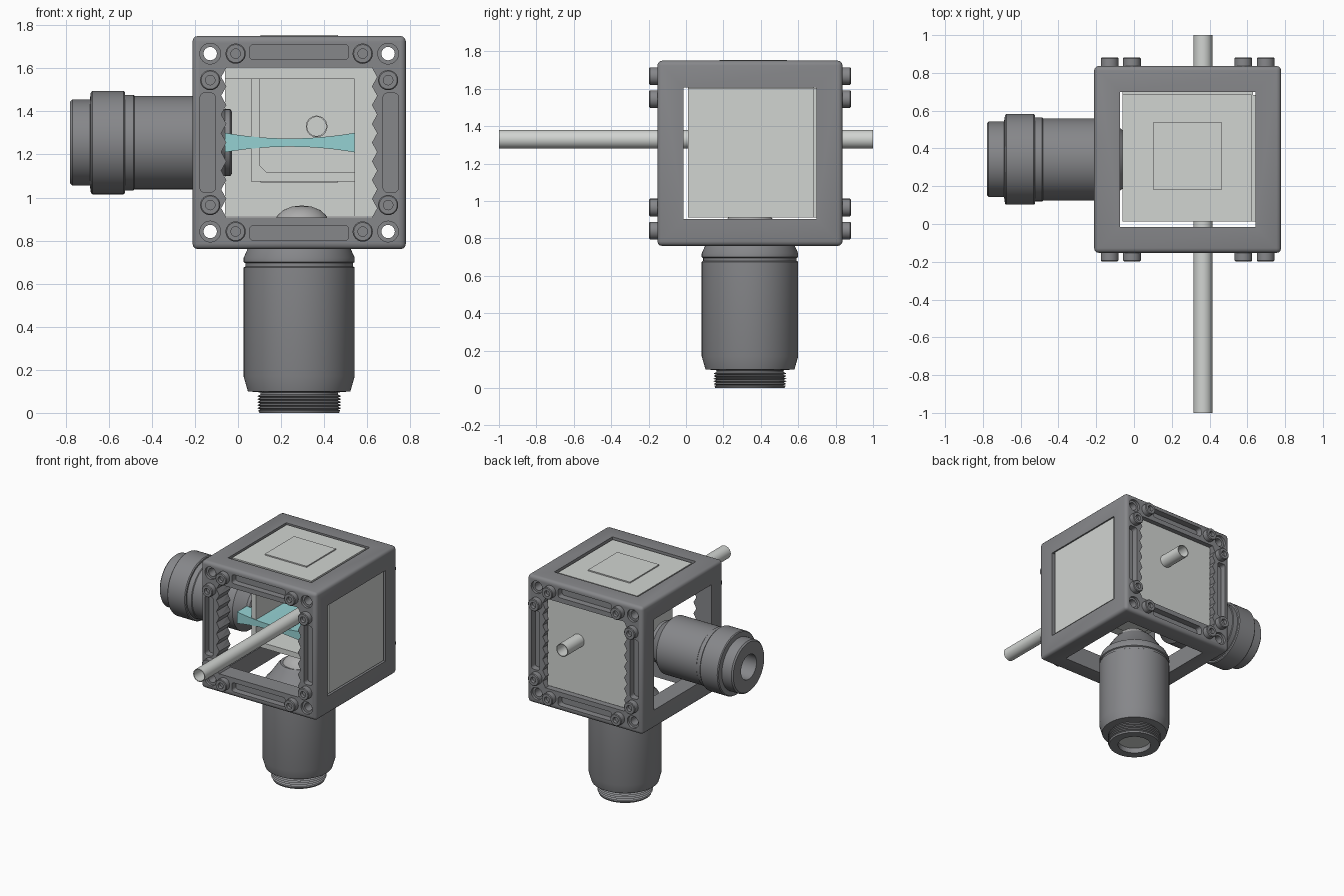
import bpy, bmesh, math
from mathutils import Matrix, Vector

if "Cube" in bpy.data.objects:
    bpy.data.objects.remove(bpy.data.objects["Cube"])

C = Vector((0.284, 0.342, 1.255))   # centre of the cube housing
H = 0.495                           # half its side


def material(name, rgb):
    m = bpy.data.materials.new(name)
    m.use_nodes = True
    m.diffuse_color = (*rgb, 1)
    bsdf = next(n for n in m.node_tree.nodes if n.type == "BSDF_PRINCIPLED")
    bsdf.inputs["Base Color"].default_value = (*rgb, 1)
    return m


metal = material("dark grey metal", (0.24, 0.243, 0.255))
pale = material("pale grey", (0.64, 0.66, 0.64))
cyan = material("pale cyan", (0.30, 0.64, 0.65))
glass = material("mid grey glass", (0.42, 0.42, 0.42))


def finish(bm, name, mat=None):
    bmesh.ops.recalc_face_normals(bm, faces=bm.faces)
    me = bpy.data.meshes.new(name)
    bm.to_mesh(me)
    bm.free()
    ob = bpy.data.objects.new(name, me)
    bpy.context.collection.objects.link(ob)
    if mat:
        me.materials.append(mat)
    return ob


def smooth(ob):
    bpy.ops.object.select_all(action="DESELECT")
    ob.select_set(True)
    bpy.context.view_layer.objects.active = ob
    bpy.ops.object.shade_smooth_by_angle(angle=math.radians(32))


def box(name, lo, hi, mat=None, bevel=0, along=None, segments=3):
    """Box between two corners; bevels all edges, or only those along one axis."""
    lo, hi = Vector(lo), Vector(hi)
    bm = bmesh.new()
    bmesh.ops.create_cube(bm, size=1)
    bmesh.ops.scale(bm, vec=hi - lo, verts=bm.verts)
    bmesh.ops.translate(bm, vec=(lo + hi) / 2, verts=bm.verts)
    if bevel:
        edges = [e for e in bm.edges if along is None
                 or abs((e.verts[0].co - e.verts[1].co).normalized()[along]) > 0.9]
        bmesh.ops.bevel(bm, geom=edges, offset=bevel, segments=segments,
                        profile=0.5, affect="EDGES")
    return finish(bm, name, mat)


def prism(name, points, y0, y1, mat=None):
    """Outline in x and z, extruded along y."""
    bm = bmesh.new()
    face = bm.faces.new([bm.verts.new((x, y0, z)) for x, z in points])
    new = bmesh.ops.extrude_face_region(bm, geom=[face])["geom"]
    bmesh.ops.translate(bm, vec=(0, y1 - y0, 0),
                        verts=[v for v in new if isinstance(v, bmesh.types.BMVert)])
    return finish(bm, name, mat)


TO_FRONT = Matrix.Rotation(math.pi / 2, 4, "X")
TO_BACK = Matrix.Rotation(-math.pi / 2, 4, "X")
TO_SIDE = Matrix.Rotation(-math.pi / 2, 4, "Y")


def lathe(name, profile, at, turn=Matrix(), mat=None, steps=48):
    """Turn a (radius, height) profile about its axis."""
    bm = bmesh.new()
    vs = [bm.verts.new((r, 0, h)) for r, h in profile]
    es = [bm.edges.new(p) for p in zip(vs, vs[1:])]
    bmesh.ops.spin(bm, geom=vs + es, cent=(0, 0, 0), axis=(0, 0, 1),
                   angle=2 * math.pi, steps=steps, use_duplicate=False)
    bmesh.ops.remove_doubles(bm, verts=bm.verts, dist=1e-5)
    bmesh.ops.transform(bm, matrix=Matrix.Translation(at) @ turn, verts=bm.verts)
    ob = finish(bm, name, mat)
    if mat:
        smooth(ob)
    return ob


def rod_profile(r, a, b):
    return [(0, a), (r, a), (r, b), (0, b)]


# Housing: rounded cube, cut open along every axis
housing = box("housing_frame", C - Vector((H, H, H)), C + Vector((H, H, H)), bevel=0.025)
W = 0.355
cutters = [box("side_cut", C - Vector((1, W, W - 0.003)), C + Vector((1, W, W - 0.003))),
           box("top_cut", C - Vector((W + 0.004, W + 0.002, 1)),
               C + Vector((W + 0.004, W + 0.002, 1)))]

# Front and back opening with toothed upright edges
TEETH = 8
right = []
for i in range(2 * TEETH + 1):
    z = -0.348 + 0.696 * i / (2 * TEETH)
    right.append((0.362 if i % 2 else 0.338, z))
outline = right + [(-x, z) for x, z in reversed(right)]
cutters.append(prism("toothed_cut", [(C.x + x, C.z + z) for x, z in outline],
                     C.y - 1, C.y + 1))

# Slots and corner holes in the front and back faces
for s in (-1, 1):
    y = C.y + s * H
    for t in (-1, 1):
        m = C + Vector((0, 0, t * 0.42))
        cutters.append(box("slot", (m.x - 0.23, y - 0.05, m.z - 0.035),
                           (m.x + 0.23, y + 0.05, m.z + 0.035), bevel=0.018, along=1))
        m = C + Vector((t * 0.425, 0, 0))
        cutters.append(box("slot", (m.x - 0.035, y - 0.05, m.z - 0.23),
                           (m.x + 0.035, y + 0.05, m.z + 0.23), bevel=0.018, along=1))
        for u in (-1, 1):
            p = (C.x + t * 0.413, y, C.z + u * 0.413)
            cutters.append(lathe("counterbore", rod_profile(0.048, -0.02, 0.02), p, TO_FRONT))
            if s > 0:
                p = (p[0], C.y, p[2])
                cutters.append(lathe("corner_hole", rod_profile(0.031, -1, 1), p,
                                     TO_FRONT, steps=24))

for cut in cutters:
    cut.hide_render = True
    mod = housing.modifiers.new("cut", "BOOLEAN")
    mod.operation = "DIFFERENCE"
    mod.solver = "EXACT"
    mod.object = cut
    bpy.context.view_layer.objects.active = housing
    bpy.ops.object.modifier_apply(modifier=mod.name)
    bpy.data.objects.remove(cut)
housing.data.materials.clear()
housing.data.materials.append(metal)
smooth(housing)

# Socket screws, two beside each corner hole
screw = [(0, 0.02), (0.022, 0.02), (0.022, 0.045), (0.042, 0.045), (0.047, 0.04),
         (0.047, -0.02), (0, -0.02)]
for s, turn in ((-1, TO_FRONT), (1, TO_BACK)):
    for t in (-1, 1):
        for u in (-1, 1):
            for dx, dz in ((0.295, 0.413), (0.413, 0.29)):
                lathe("screw", screw, C + Vector((t * dx, s * H, u * dz)), turn, metal, 24)

# Closing panels on the left, top and back
box("left_panel", (0.54, 0.012, 0.912), (0.772, 0.683, 1.603), pale)
box("top_panel", (-0.06, 0.012, 1.55), (0.622, 0.685, 1.745), pale)
box("back_panel", (-0.06, 0.62, 0.912), (0.63, 0.80, 1.603), pale)
box("top_window", (0.104, 0.18, 1.745), (0.464, 0.54, 1.754), pale)

# Sample chamber: L-shaped wall and floor with a small inner chamfer
chamber = [(0.06, 1.55), (0.06, 1.075), (0.54, 1.075), (0.54, 1.115), (0.135, 1.115),
           (0.10, 1.15), (0.10, 1.55)]
prism("sample_chamber", chamber, 0.08, 0.62, pale)
box("chamber_window", (0.104, 0.16, 1.069), (0.464, 0.52, 1.075), pale)

# Light sheet, narrowing to a waist
N = 12
upper = []
for i in range(N + 1):
    k = 2 * i / N - 1
    upper.append((0.24 + 0.30 * k, 0.019 + 0.026 * k * k))
sheet = [(x, C.z + h) for x, h in upper] + [(x, C.z - h) for x, h in reversed(upper)]
prism("light_sheet", sheet, 0.075, 0.61, cyan)

# Sample tube running front to back
lathe("sample_tube", [(0.05, -1), (0.05, 1), (0.044, 1), (0.044, -1), (0.05, -1)],
      (0.365, 0, 1.33), TO_BACK, pale, 32)

# Lower objective with threaded mount
thread = []
for i in range(5):
    z = 0.078 - i * 0.014
    thread += [(0.195, z), (0.18, z - 0.007)]
lower = [(0, 0.90), (0.13, 0.90), (0.15, 0.88), (0.225, 0.77), (0.24, 0.76), (0.258, 0.72),
         (0.258, 0.70), (0.25, 0.695), (0.25, 0.68), (0.258, 0.675), (0.258, 0.17),
         (0.238, 0.10), (0.18, 0.095), (0.18, 0.085)] + thread + \
        [(0.19, 0.012), (0.185, 0), (0.12, 0), (0.12, 0.05), (0, 0.05)]
foot = (C.x, C.y, 0)
lathe("lower_objective", lower, foot, mat=metal, steps=64)
lathe("lower_front_lens", [(0.125, 0.895), (0.112, 0.918), (0.085, 0.942), (0.045, 0.958),
                           (0, 0.963)], (C.x + 0.012, C.y, 0), mat=glass)
lathe("lower_rear_lens", rod_profile(0.119, 0.04, 0.049), foot, mat=pale)

# Side objective reaching out to the right
side = [(0, 0.313), (0.145, 0.313), (0.155, 0.32), (0.155, 0.345), (0.217, 0.42),
        (0.217, 0.765), (0.222, 0.77), (0.222, 0.808), (0.234, 0.808), (0.24, 0.815),
        (0.24, 0.96), (0.234, 0.967), (0.2, 0.972), (0.2, 1.053), (0.19, 1.063),
        (0.095, 1.063), (0.095, 0.93), (0, 0.93)]
lathe("side_objective", side, C, TO_SIDE, metal, 64)
